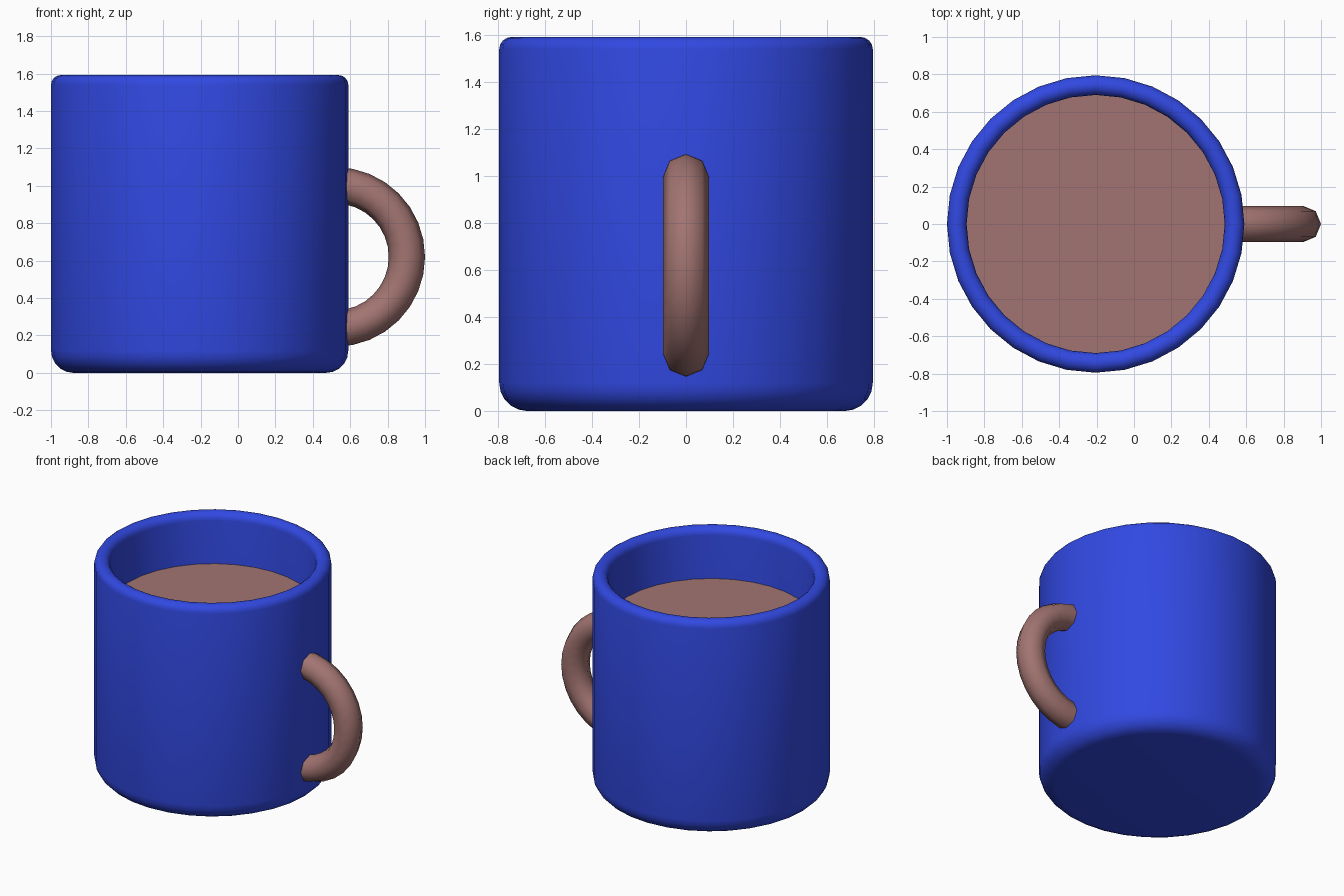
import bpy, bmesh, math
from mathutils import Vector

if "Cube" in bpy.data.objects:
    bpy.data.objects.remove(bpy.data.objects["Cube"])

CX, R, H, SIDES = -0.205, 0.795, 1.592, 32
INNER = 0.69


def material(name, rgb):
    m = bpy.data.materials.new(name)
    m.diffuse_color = (*rgb, 1)
    m.use_nodes = True
    m.node_tree.nodes["Principled BSDF"].inputs["Base Color"].default_value = m.diffuse_color
    return m


blue = material("blue glaze", (0.031, 0.066, 0.76))
brown = material("cocoa brown", (0.36, 0.175, 0.165))


def finish(name, bm, mat, angle):
    bmesh.ops.recalc_face_normals(bm, faces=bm.faces)
    me = bpy.data.meshes.new(name)
    bm.to_mesh(me)
    bm.free()
    me.materials.append(mat)
    ob = bpy.data.objects.new(name, me)
    bpy.context.collection.objects.link(ob)
    bpy.ops.object.select_all(action='DESELECT')
    ob.select_set(True)
    bpy.context.view_layer.objects.active = ob
    bpy.ops.object.shade_smooth_by_angle(angle=math.radians(angle))
    return ob


def arc(cx, cz, r, a0, a1, n):
    angles = [math.radians(a0 + (a1 - a0) * i / n) for i in range(n + 1)]
    return [(cx + r * math.cos(a), cz + r * math.sin(a)) for a in angles]


def bridge(bm, rings, wrap):
    for a, b in zip(rings, rings[1:]):
        n = len(a)
        for i in range(n):
            j = (i + 1) % n
            bm.faces.new((a[i], a[j], b[j], b[i]))
    bm.faces.new(rings[0])
    bm.faces.new(rings[-1])


def lathe(name, profile, mat):
    bm = bmesh.new()
    rings = []
    for r, z in profile:
        ring = []
        for i in range(SIDES):
            t = math.tau * i / SIDES
            ring.append(bm.verts.new((CX + r * math.cos(t), r * math.sin(t), z)))
        rings.append(ring)
    bridge(bm, rings, False)
    return finish(name, bm, mat, 40)


# Cup: rounded foot, straight wall, half-round rim, hollow inside
foot = 0.12
lip = (R - INNER) / 2
profile = arc(R - foot, foot, foot, -90, 0, 5)
profile += arc(R - lip, H - lip, lip, 0, 180, 8)
profile += [(INNER, 0.12)]
lathe("cup", profile, blue)

# Drink surface, a thin disc tucked into the wall
lathe("drink", [(INNER + 0.005, 1.20), (INNER + 0.005, 1.22)], brown)

# Handle: half ring with an eight-sided section, ends buried in the wall
bm = bmesh.new()
rings = []
HX, HZ, MAJOR, TUBE, STEPS = 0.52, 0.62, 0.383, 0.097, 16
for s in range(STEPS + 1):
    a = math.pi * (s / STEPS - 0.5)
    out = Vector((math.cos(a), 0, math.sin(a)))
    centre = Vector((HX, 0, HZ)) + out * MAJOR
    ring = []
    for k in range(8):
        t = math.tau * k / 8
        ring.append(bm.verts.new(centre + out * (TUBE * math.cos(t))
                                 + Vector((0, TUBE * math.sin(t), 0))))
    rings.append(ring)
bridge(bm, rings, False)
finish("handle", bm, brown, 60)
